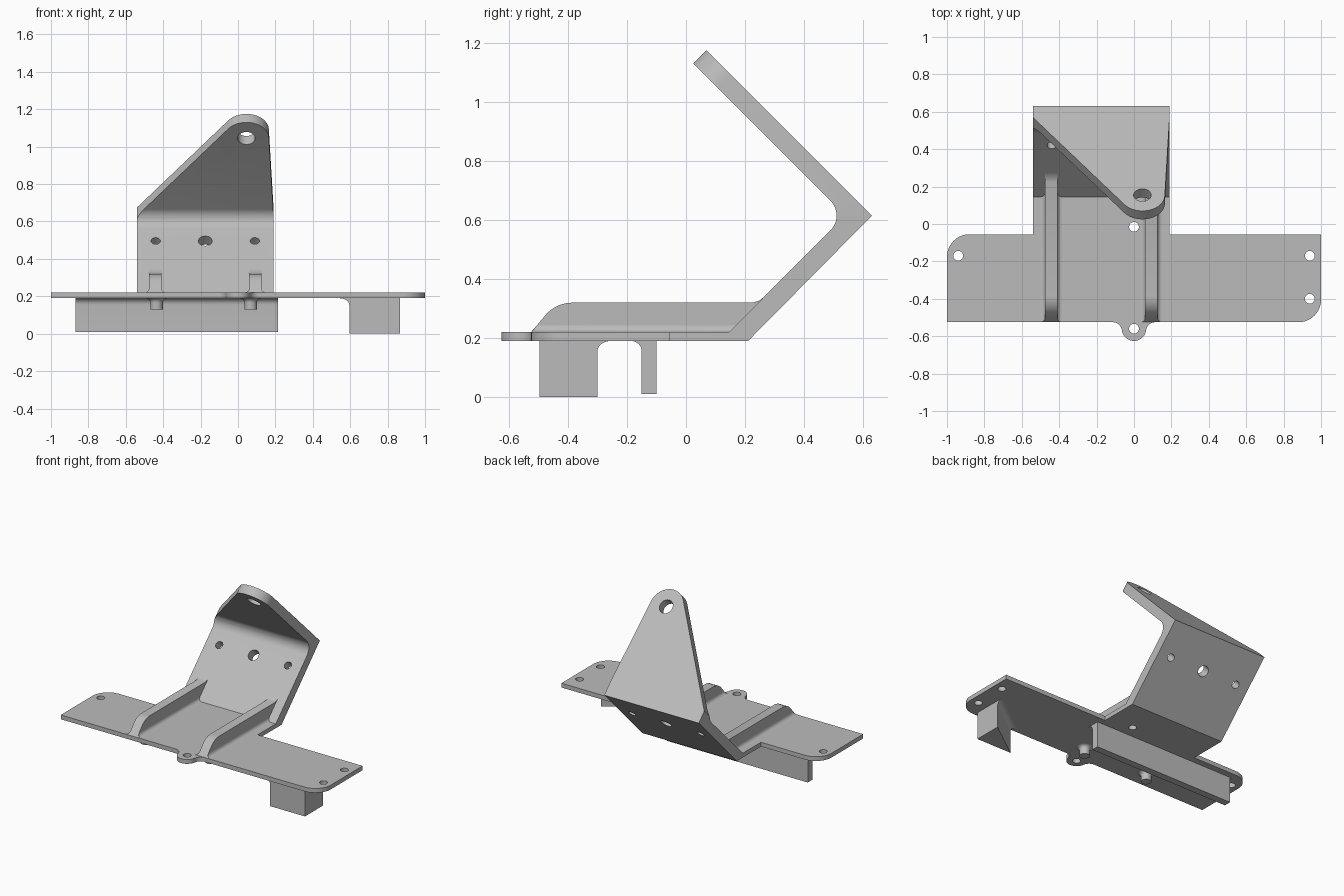
import bpy, bmesh, math
from mathutils import Vector, Matrix

if "Cube" in bpy.data.objects:
    bpy.data.objects.remove(bpy.data.objects["Cube"], do_unlink=True)

grey = bpy.data.materials.new("light grey")
grey.use_nodes = True
GREY = (0.5, 0.5, 0.5, 1)
grey.diffuse_color = GREY
grey.node_tree.nodes["Principled BSDF"].inputs["Base Color"].default_value = GREY

TOP, BOTTOM = 0.22, 0.19
LEFT, RIGHT = -0.54, 0.19
R2 = math.sqrt(0.5)
BEND = Vector((0, 0.63, 0.615))


def arc(cx, cy, r, start, end, n=10):
    return [(cx + r * math.cos(math.radians(start + (end - start) * i / n)),
             cy + r * math.sin(math.radians(start + (end - start) * i / n))) for i in range(n + 1)]


def loft(name, rings):
    """Solid skinned through rings of equal point count."""
    bm = bmesh.new()
    loops = [[bm.verts.new(p) for p in ring] for ring in rings]
    bm.faces.new(loops[0])
    bm.faces.new(loops[-1])
    for a, b in zip(loops, loops[1:]):
        for i in range(len(a)):
            j = (i + 1) % len(a)
            bm.faces.new((a[i], a[j], b[j], b[i]))
    bmesh.ops.recalc_face_normals(bm, faces=bm.faces)
    mesh = bpy.data.meshes.new(name)
    bm.to_mesh(mesh)
    bm.free()
    mesh.materials.append(grey)
    obj = bpy.data.objects.new(name, mesh)
    bpy.context.collection.objects.link(obj)
    return obj


def prism(name, pts, lo, hi, place):
    return loft(name, [[place(u, v, w) for u, v in pts] for w in (lo, hi)])


def flat(u, v, w):
    return (u, v, w)


def side(u, v, w):
    return (w, u, v)


def on_flap(u, v, w):
    return BEND + Vector((u, (w - v) * R2, (w + v) * R2))


def on_arm(u, v, w):
    return BEND + Vector((u, (w - v) * R2, -(w + v) * R2)) 


def cut(obj, cutter):
    mod = obj.modifiers.new("cut", "BOOLEAN")
    mod.operation, mod.solver, mod.object = "DIFFERENCE", "EXACT", cutter
    bpy.context.view_layer.objects.active = obj
    bpy.ops.object.modifier_apply(modifier=mod.name)
    bpy.data.objects.remove(cutter, do_unlink=True)


def drill(obj, x, v, r, place, lo, hi):
    cut(obj, prism("hole_cutter", arc(x, v, r, 0, 360, 32)[:-1], lo, hi, place))


def smooth(obj):
    bpy.ops.object.select_all(action="DESELECT")
    obj.select_set(True)
    bpy.context.view_layer.objects.active = obj
    bpy.ops.object.shade_smooth_by_angle(angle=math.radians(25))


# Base plate with two rounded corners and a front ear
FRONT, BACK = -0.525, -0.055
ear_y, ear_r, fillet = -0.56, 0.065, 0.05
fy = FRONT - fillet
fx = math.sqrt((ear_r + fillet) ** 2 - (fy - ear_y) ** 2)
tilt = math.degrees(math.atan2(ear_y - fy, fx))
outline = [(-1, FRONT)]
outline += arc(-fx, fy, fillet, 90, tilt, 8)
outline += arc(0, ear_y, ear_r, 180 + tilt, 360 - tilt, 20)[1:-1]
outline += arc(fx, fy, fillet, 180 - tilt, 90, 8)
outline += arc(0.88, FRONT + 0.12, 0.12, -90, 0)
outline += [(1, BACK)]
outline += arc(-0.88, BACK - 0.12, 0.12, 90, 180)
plate = prism("base_plate", outline, BOTTOM, TOP, flat)
for x, y in ((-0.94, -0.17), (0.94, -0.17), (0.94, -0.4), (0, ear_y)):
    drill(plate, x, y, 0.026, flat, 0.1, 0.3)
smooth(plate)

# Folded bracket: foot, sloping arm and overhanging flap
profile = [(BACK, BOTTOM), (0.21, BOTTOM), (0.63, 0.615), (0.07, 1.175), (0.025, 1.13)]
profile += arc(0.438, 0.615, 0.072, 45, -45)
profile += [(0.145, TOP), (BACK, TOP)]
bracket = prism("folded_bracket", profile, LEFT, RIGHT, side)

# Taper the flap to a rounded tip
tip_x, tip_s, tip_r, start = 0.045, 0.672, 0.12, 0.085


def tangent_angle(x, sign):
    dx, ds = x - tip_x, start - tip_s
    return math.degrees(math.atan2(ds, dx) + sign * math.acos(tip_r / math.hypot(dx, ds)))


a_left = tangent_angle(LEFT, -1) % 360
a_right = tangent_angle(RIGHT, 1)
tip = arc(tip_x, tip_s, tip_r, a_left, a_right, 24)


def extend(corner, p):
    return (corner + (corner - p[0]) * 0.05, start + (start - p[1]) * 0.05)


frame = [(-0.8, 1.2), (-0.8, start), extend(LEFT, tip[0])] + tip
frame += [extend(RIGHT, tip[-1]), (0.5, start), (0.5, 1.2)]
cut(bracket, prism("flap_cutter", frame, -0.2, 0.05, on_flap))
drill(bracket, tip_x, tip_s, 0.047, on_flap, -0.2, 0.1)
for x, r in ((-0.44, 0.025), (-0.175, 0.037), (0.09, 0.025)):
    drill(bracket, x, 0.232, r, on_arm, -0.2, 0.1)
drill(bracket, 0, -0.015, 0.026, flat, 0.1, 0.3)
smooth(bracket)

# Stiffening ribs with filleted feet, and pegs beneath them
rib = [(-0.525, TOP)] + arc(-0.385, 0.2, 0.12, 135, 90, 8)
rib += [(0.225, 0.32), (0.25, 0.328), (0.27, 0.345), (0.3, 0.345), (0.17, 0.21), (-0.525, 0.21)]
for label, x, peg_x in (("right", -0.4425, -0.435), ("left", 0.0925, 0.068)):
    smooth(prism(label + "_rib", rib, x - 0.0325, x + 0.0325, side))
    foot = arc(x - 0.0575, TOP + 0.025, 0.025, -90, 0, 6) + arc(x + 0.0575, TOP + 0.025, 0.025, 180, 270, 6)
    smooth(loft(label + "_rib_foot", [[(u, y + v - TOP, v) for u, v in foot] for y in (FRONT, 0.16)]))
    peg = [(0.033, 0.13)] + [(0.058 + u, v) for u, v in arc(0, BOTTOM - 0.025, 0.025, 180, 90, 6)]
    smooth(loft(label + "_peg", [[(u, v, z) for u, v in arc(peg_x, -0.4, r, 0, 360, 28)[:-1]]
                                 for r, z in peg]))

# Long wall under the plate, filleted on its front side
wall = [(-0.1, BOTTOM), (-0.1, 0.01), (-0.15, 0.01)] + arc(-0.185, BOTTOM - 0.035, 0.035, 0, 90, 8)
smooth(prism("long_wall", wall, -0.87, 0.215, side))

# Triangular block under the plate, flared along its slanted side
rings = []
for off, z in [(0, 0)] + [(0.035 - abs(u), v) for u, v in arc(0, BOTTOM - 0.035, 0.035, 180, 90, 8)]:
    rings.append([(0.865, -0.497, z), (0.865, -0.3 + off / 0.8, z), (0.595 - off / 0.6, -0.497, z)])
smooth(loft("corner_block", rings))
